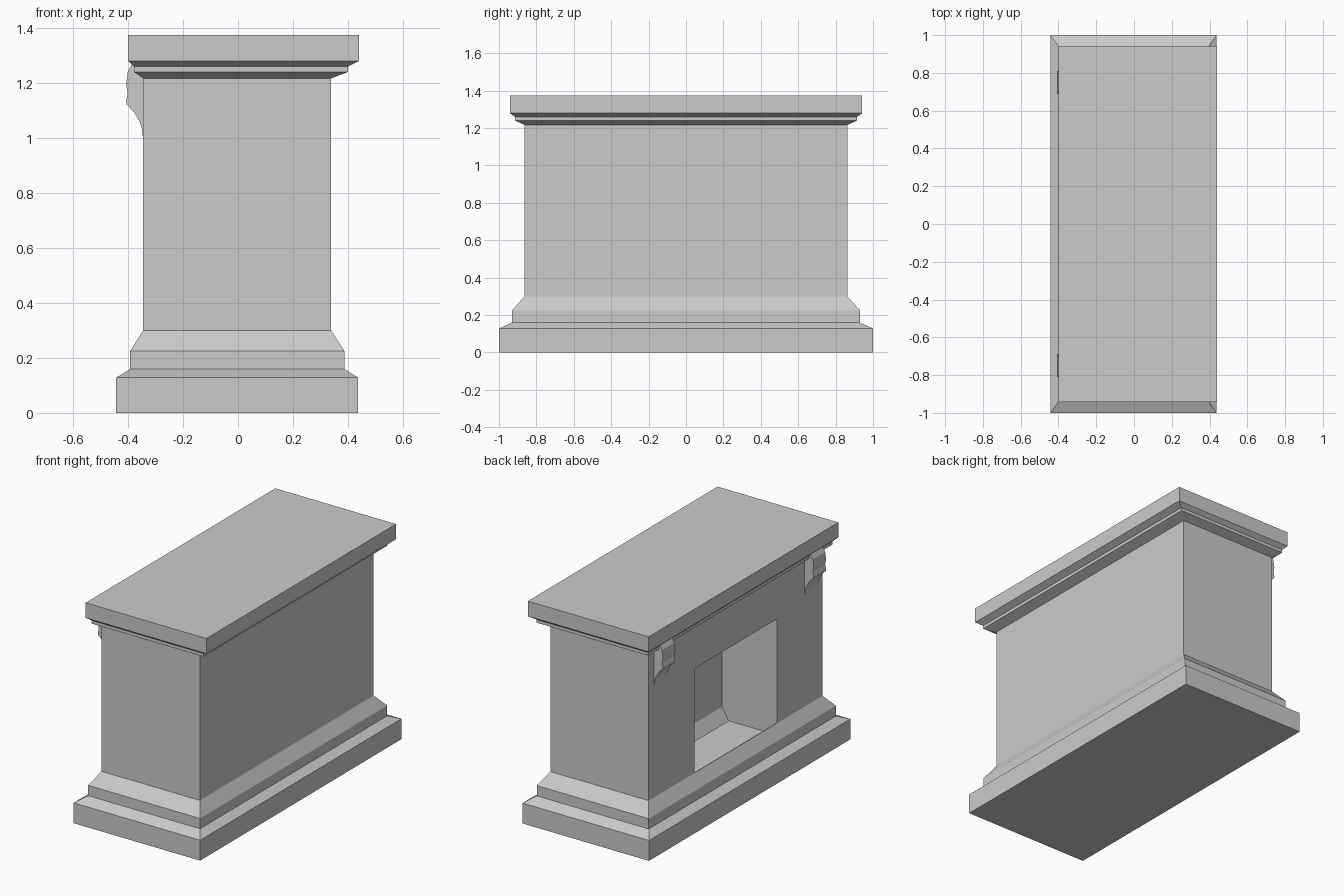
import bpy, bmesh

if "Cube" in bpy.data.objects:
    bpy.data.objects.remove(bpy.data.objects["Cube"])


def finish(name, bm):
    bmesh.ops.recalc_face_normals(bm, faces=bm.faces)
    mesh = bpy.data.meshes.new(name)
    bm.to_mesh(mesh)
    bm.free()
    obj = bpy.data.objects.new(name, mesh)
    bpy.context.collection.objects.link(obj)
    return obj


def bridge(bm, a, b):
    n = len(a)
    for i in range(n):
        j = (i + 1) % n
        bm.faces.new((a[i], a[j], b[j], b[i]))


def stacked_rectangles(name, levels):
    """Loft rectangular rings given as (x_min, x_max, half_y, z)."""
    bm = bmesh.new()
    rings = [[bm.verts.new((x, y, z)) for x, y in
              ((x0, -h), (x1, -h), (x1, h), (x0, h))]
             for x0, x1, h, z in levels]
    for low, high in zip(rings, rings[1:]):
        bridge(bm, low, high)
    bm.faces.new(rings[0])
    bm.faces.new(rings[-1])
    return finish(name, bm)


def profile_prism(name, profile, y0, y1):
    """Extrude an x-z outline along y."""
    bm = bmesh.new()
    a, b = [[bm.verts.new((x, y, z)) for x, z in profile] for y in (y0, y1)]
    bridge(bm, a, b)
    bm.faces.new(a)
    bm.faces.new(b)
    return finish(name, bm)


# Stepped base, plain body, cornice and mantel slab in one loft
body = stacked_rectangles("fireplace_body", [
    (-0.443, 0.437, 1.0, 0.0),
    (-0.443, 0.437, 1.0, 0.128),
    (-0.392, 0.387, 0.93, 0.16),
    (-0.392, 0.387, 0.93, 0.225),
    (-0.345, 0.339, 0.863, 0.30),
    (-0.345, 0.339, 0.863, 1.217),
    (-0.378, 0.40, 0.915, 1.24),
    (-0.378, 0.40, 0.915, 1.26),
    (-0.40, 0.44, 0.942, 1.28),
    (-0.40, 0.44, 0.942, 1.375),
])

# Firebox recess with a sunken floor behind the front lip
cutter = profile_prism("firebox_cutter", [
    (-0.5, 0.956), (0.037, 0.956), (0.037, 0.302), (-0.01, 0.226),
    (-0.386, 0.226), (-0.341, 0.301), (-0.5, 0.301)], -0.41, 0.41)
cutter.hide_render = True
cutter.hide_set(True)
cut = body.modifiers.new("firebox", "BOOLEAN")
cut.operation = "DIFFERENCE"
cut.solver = "EXACT"
cut.object = cutter

# Scrolled corbels under the mantel on the hearth side
corbel = [(-0.34, 1.003), (-0.346, 1.003), (-0.349, 1.03), (-0.356, 1.055),
          (-0.375, 1.09), (-0.405, 1.122), (-0.407, 1.135), (-0.401, 1.16),
          (-0.407, 1.196), (-0.401, 1.24), (-0.385, 1.27), (-0.34, 1.27)]
for side, s in (("left", 1), ("right", -1)):
    profile_prism("corbel_" + side, corbel, s * 0.687, s * 0.81)
